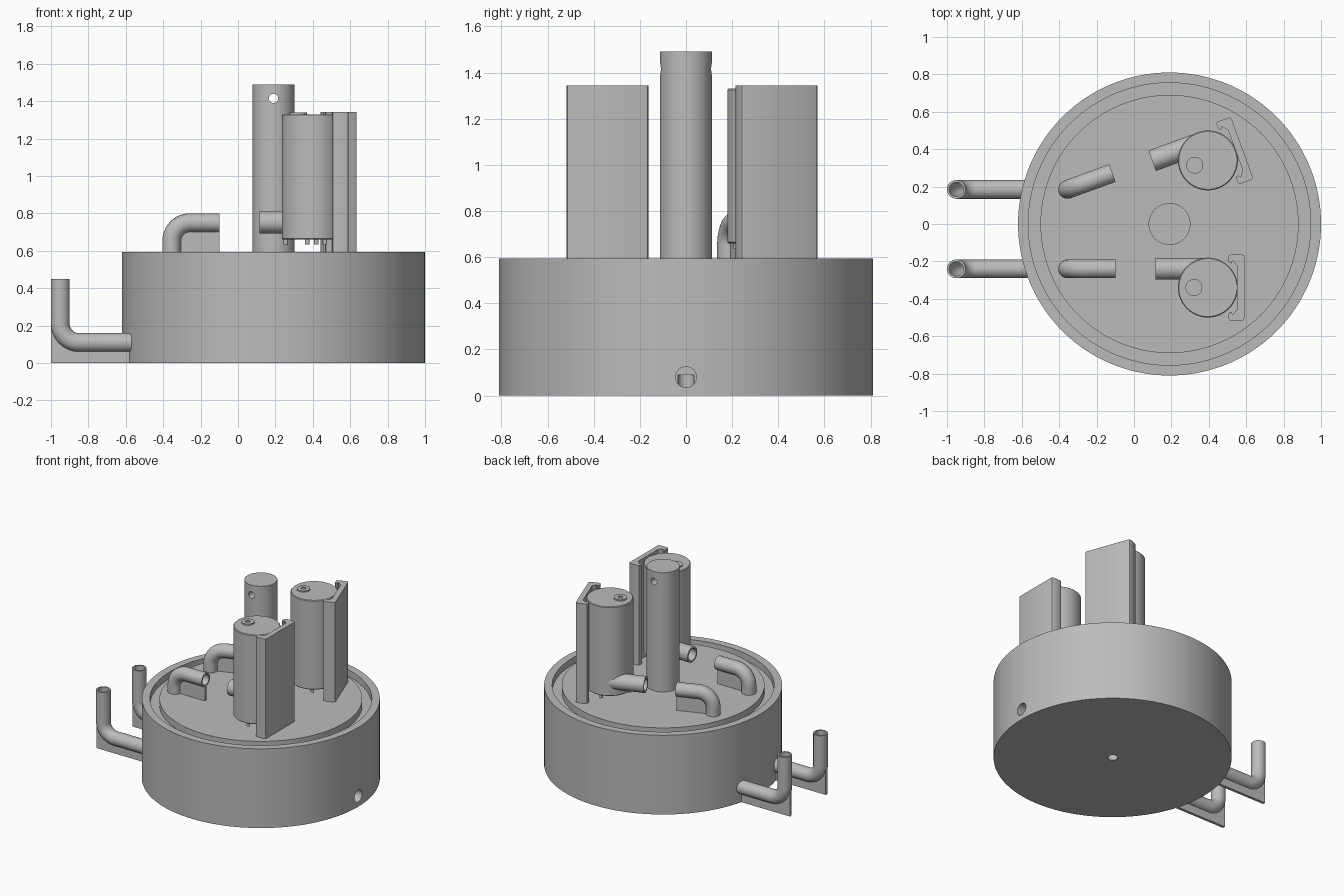
import bpy, bmesh
from math import sin, cos, pi, radians
from mathutils import Vector

cube = bpy.data.objects.get("Cube")
if cube:
    bpy.data.objects.remove(cube, do_unlink=True)

grey = bpy.data.materials.new("plain_grey")
grey.use_nodes = True
colour = (0.5, 0.5, 0.5, 1)
grey.diffuse_color = colour
grey.node_tree.nodes["Principled BSDF"].inputs["Base Color"].default_value = colour

CX = 0.19       # centre of the round base
DECK = 0.595    # top of the base
BEND = 0.1      # pipe bend radius


def finish(name, bm, loc=(0, 0, 0), turn=0):
    bmesh.ops.recalc_face_normals(bm, faces=bm.faces)
    mesh = bpy.data.meshes.new(name)
    bm.to_mesh(mesh)
    bm.free()
    mesh.materials.append(grey)
    ob = bpy.data.objects.new(name, mesh)
    bpy.context.collection.objects.link(ob)
    ob.location = loc
    ob.rotation_euler.z = turn
    return ob


def smooth(ob):
    bpy.ops.object.select_all(action='DESELECT')
    ob.select_set(True)
    bpy.context.view_layer.objects.active = ob
    bpy.ops.object.shade_smooth_by_angle(angle=radians(30))
    return ob


def lathe(name, profile, loc, turn=0, segs=64):
    """Spin a closed (radius, z) outline around a vertical axis."""
    bm = bmesh.new()
    verts = [bm.verts.new((r, 0, z)) for r, z in profile]
    edges = [bm.edges.new(pair) for pair in zip(verts, verts[1:])]
    bmesh.ops.spin(bm, geom=verts + edges, axis=(0, 0, 1), cent=(0, 0, 0),
                   angle=2 * pi, steps=segs, use_duplicate=False)
    bmesh.ops.remove_doubles(bm, verts=bm.verts, dist=1e-5)
    return finish(name, bm, loc, turn)


def prism(name, outline, vector, loc, turn=0):
    bm = bmesh.new()
    face = bm.faces.new([bm.verts.new(p) for p in outline])
    new = bmesh.ops.extrude_face_region(bm, geom=[face])["geom"]
    bmesh.ops.translate(bm, vec=vector,
                        verts=[v for v in new if isinstance(v, bmesh.types.BMVert)])
    return smooth(finish(name, bm, loc, turn))


def tube(name, path, outer, inner, loc, turn=0, segs=32):
    """Hollow pipe along a path of (x, z) points."""
    bm = bmesh.new()
    pts = [Vector((x, 0, z)) for x, z in path]

    def ring(i, r):
        t = (pts[min(i + 1, len(pts) - 1)] - pts[max(i - 1, 0)]).normalized()
        n = Vector((-t.z, 0, t.x))
        return [bm.verts.new(pts[i] + r * (n * cos(a) + Vector((0, sin(a), 0))))
                for a in (2 * pi * k / segs for k in range(segs))]

    order = range(len(pts))
    rings = [ring(i, outer) for i in order] + [ring(i, inner) for i in reversed(order)]
    for a, b in zip(rings, rings[1:] + rings[:1]):
        for k in range(segs):
            j = (k + 1) % segs
            bm.faces.new((a[k], a[j], b[j], b[k]))
    return smooth(finish(name, bm, loc, turn))


def arc(z_run, sign, radius, steps=12):
    """Quarter bend from the vertical leg into the horizontal run."""
    angles = [pi / 2 * k / steps for k in range(steps + 1)]
    return [(BEND - radius * cos(a), z_run + sign * (BEND - radius * sin(a))) for a in angles]


def drill(ob, radius, start, end):
    """Cut a round hole between two points."""
    start, end = Vector(start), Vector(end)
    axis = end - start
    bpy.ops.mesh.primitive_cylinder_add(vertices=32, radius=radius, depth=axis.length,
                                        location=(start + end) / 2,
                                        rotation=axis.to_track_quat('Z', 'Y').to_euler())
    cutter = bpy.context.object
    cutter.hide_render = True
    mod = ob.modifiers.new("hole", 'BOOLEAN')
    mod.object = cutter
    mod.solver = 'EXACT'
    bpy.ops.object.select_all(action='DESELECT')
    bpy.context.view_layer.objects.active = ob
    ob.select_set(True)
    bpy.ops.object.modifier_apply(modifier=mod.name)
    bpy.data.objects.remove(cutter, do_unlink=True)


# Round base with a ring groove, side drain and bottom hole
groove = DECK - 0.05
base = lathe("base", [(0, 0), (0.81, 0), (0.81, DECK), (0.755, DECK), (0.755, groove),
                      (0.69, groove), (0.69, DECK), (0, DECK)], (CX, 0, 0), segs=128)
drill(base, 0.045, (CX, 0, 0.08), (1.1, 0, 0.08))
drill(base, 0.035, (CX, 0, -0.1), (CX, 0, 0.09))
smooth(base)

# Central post with a cross hole
post = lathe("centre_post", [(0, DECK - 0.01), (0.112, DECK - 0.01), (0.112, 1.49), (0, 1.49)],
             (CX, 0, 0))
drill(post, 0.025, (CX, -0.3, 1.415), (CX, 0.3, 1.415))
smooth(post)

# Two sides: an outer pipe, a deck elbow and a tank with its bracket on each
for side, y, turn in (("right", -0.24, 0), ("left", 0.185, radians(20))):
    # Outer pipe rising beside the base, with a foot web outside the bend
    loc = (-0.95, y, 0)
    tube(side + "_outer_pipe", [(0, 0.45)] + arc(0.11, 1, BEND) + [(0.38, 0.11)],
         0.05, 0.038, loc)
    web = arc(0.11, 1, BEND + 0.044) + [(0.37, 0.066), (0.37, 0), (-0.05, 0), (-0.05, 0.21)]
    prism(side + "_outer_web", [(x, -0.01, z) for x, z in web], (0, 0.02, 0), loc)

    # Deck elbow with a web inside the bend
    loc = (-0.355, y, 0)
    tube(side + "_deck_elbow", [(0, DECK)] + arc(0.75, -1, BEND) + [(0.255, 0.75)],
         0.05, 0.038, loc, turn)
    web = arc(0.75, -1, BEND - 0.044) + [(0.255, 0.706), (0.255, DECK), (0.044, DECK)]
    prism(side + "_deck_web", [(x, -0.01, z) for x, z in web], (0, 0.02, 0), loc, turn)

    # Tank
    spot = Vector((0.395, -0.34 if side == "right" else 0.34, 0))

    def place(x, y):
        return spot + Vector((x * cos(turn) - y * sin(turn), x * sin(turn) + y * cos(turn), 0))

    smooth(lathe(side + "_tank", [(0, 0.66), (0.155, 0.66), (0.16, 0.665), (0.16, 1.325),
                                  (0.155, 1.33), (0, 1.33)], spot, turn))
    smooth(lathe(side + "_tank_cap", [(0, 1.325), (0.045, 1.325), (0.045, 1.34), (0.018, 1.34),
                                      (0.018, 1.332), (0, 1.332)], place(-0.075, 0), turn, 32))
    for k, angle in enumerate((180, 80, -80)):
        a = radians(angle)
        smooth(lathe(f"{side}_tank_stud_{k + 1}", [(0, 0.635), (0.012, 0.635), (0.012, 0.67),
                     (0, 0.67)], place(0.14 * cos(a), 0.14 * sin(a)), turn, 16))
    tube(side + "_tank_outlet", [(-0.28, 0.752), (0, 0.752)], 0.058, 0.044,
         place(0, 0.1), turn)

    # Channel bracket behind the tank
    half = [(0.195, 0.165), (0.192, 0.173), (0.183, 0.177), (0.122, 0.177), (0.113, 0.173),
            (0.11, 0.165), (0.11, 0.14), (0.115, 0.132), (0.125, 0.13), (0.132, 0.145),
            (0.157, 0.115)]
    outline = half + [(x, -y) for x, y in reversed(half)]
    prism(side + "_bracket", [(x, y, DECK) for x, y in outline], (0, 0, 0.748), spot, turn)
